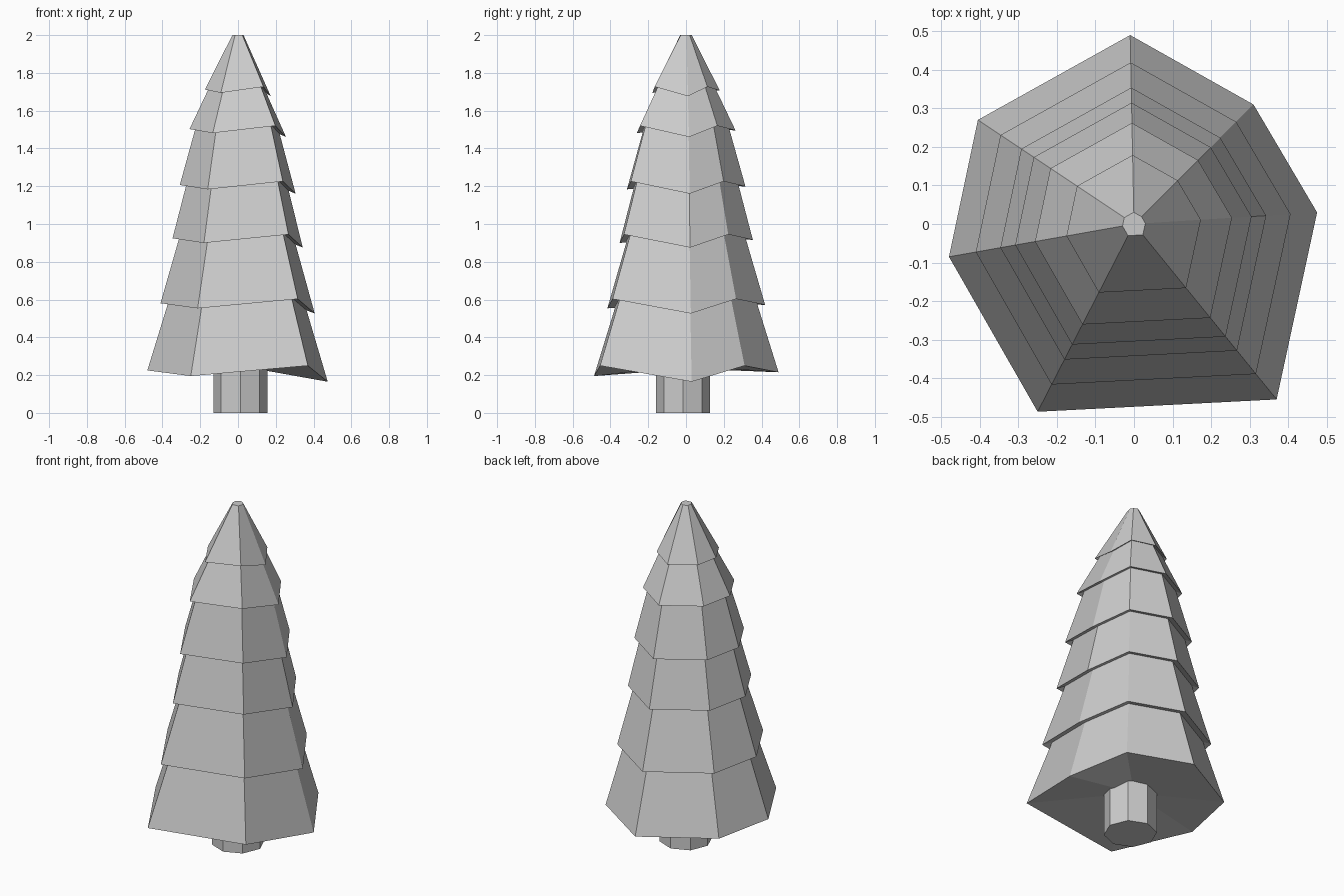
import bpy, bmesh
from mathutils import Matrix

if "Cube" in bpy.data.objects:
    bpy.data.objects.remove(bpy.data.objects["Cube"])

# Irregular seven-sided outline of the lowest tier: x, y, height offset
outline = [(-.01, .49, .005), (.31, .31, .04), (.475, .03, -.045), (.37, -.455, .04),
           (-.25, -.487, -.015), (-.48, -.085, .015), (-.405, .27, .014)]

# Tiers from bottom to top: scale, mean skirt height
tiers = [(1, .21), (.855, .567), (.722, .912), (.642, 1.195), (.535, 1.492), (.365, 1.703)]
inset = [0, .895, .89, .88, .87, .87]


def make_object(name, bm):
    bmesh.ops.recalc_face_normals(bm, faces=bm.faces)
    mesh = bpy.data.meshes.new(name)
    bm.to_mesh(mesh)
    bm.free()
    ob = bpy.data.objects.new(name, mesh)
    bpy.context.collection.objects.link(ob)


def ring(bm, scale, z, wobble):
    return [bm.verts.new((x * scale, y * scale, z + dz * wobble)) for x, y, dz in outline]


def bridge(bm, a, b):
    n = len(a)
    for i in range(n):
        j = (i + 1) % n
        bm.faces.new((a[i], a[j], b[j], b[i]))


# Foliage: stacked skirts, each tucked under the next
bm = bmesh.new()
rings = []
for i, (s, z) in enumerate(tiers):
    wobble = .35 + .65 * s
    if i:
        rings.append(ring(bm, s * inset[i], z + .012, wobble * .9))
    rings.append(ring(bm, s, z, wobble))
rings.append(ring(bm, .062, 2, 0))
for a, b in zip(rings, rings[1:]):
    bridge(bm, a, b)
bm.faces.new(rings[-1])
# Underside of the lowest skirt
centre = bm.verts.new((0, 0, .25))
for i in range(7):
    bm.faces.new((rings[0][i], rings[0][(i + 1) % 7], centre))
make_object("foliage", bm)

# Octagonal trunk
bm = bmesh.new()
bmesh.ops.create_cone(bm, cap_ends=True, segments=8, radius1=.143, radius2=.143, depth=.26,
                      matrix=Matrix.Translation((.012, -.016, .13)))
make_object("trunk", bm)
